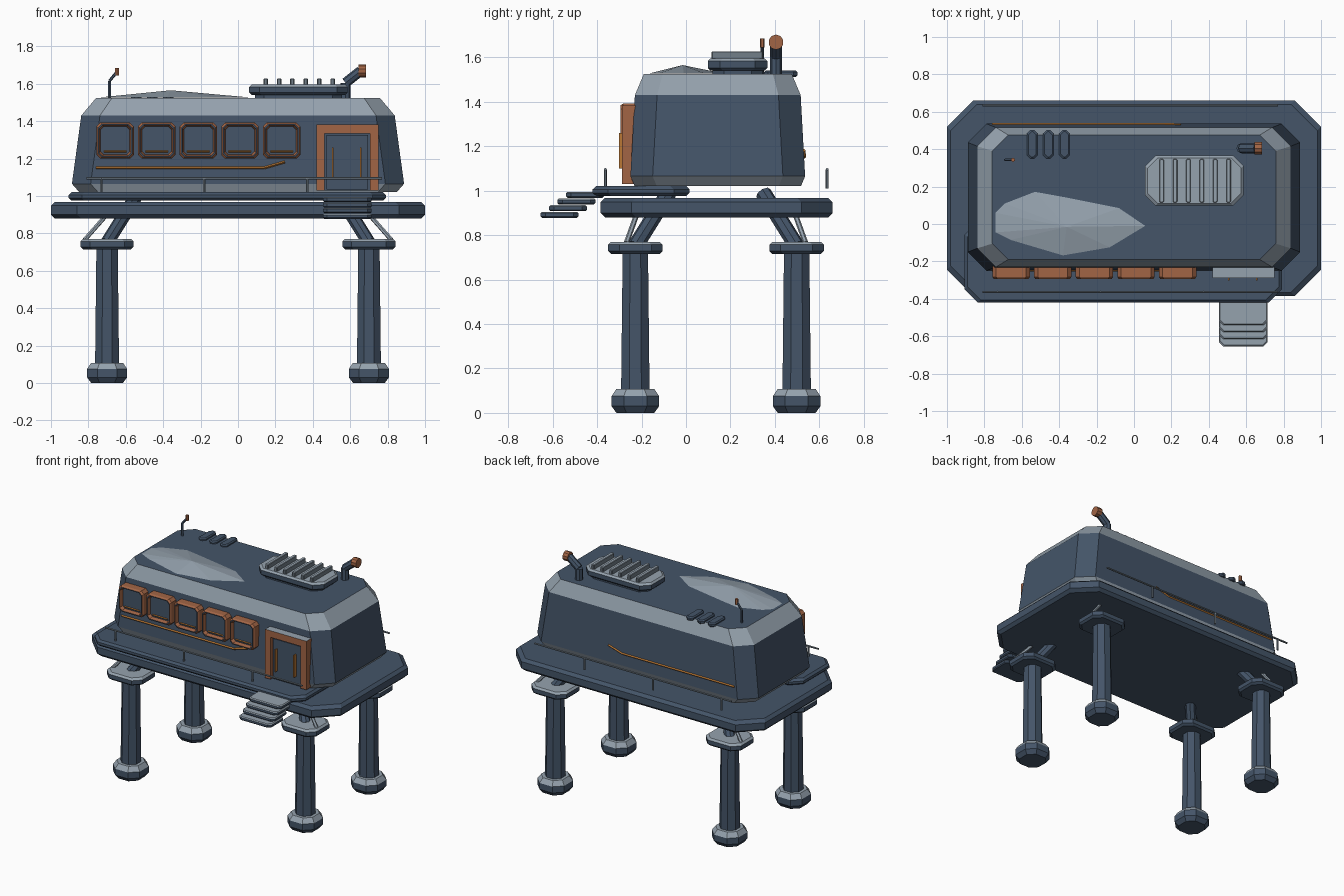
import bpy, bmesh
from mathutils import Vector, Matrix

cube = bpy.data.objects.get("Cube")
if cube:
    bpy.data.objects.remove(cube, do_unlink=True)


def material(name, rgb):
    m = bpy.data.materials.new(name)
    m.use_nodes = True
    m.diffuse_color = (*rgb, 1)
    m.node_tree.nodes["Principled BSDF"].inputs["Base Color"].default_value = (*rgb, 1)
    return m


NAVY = material("navy metal", (0.058, 0.09, 0.14))
PALE = material("pale worn metal", (0.30, 0.36, 0.42))
COPPER = material("copper", (0.36, 0.13, 0.06))
AMBER = material("amber trim", (0.5, 0.19, 0.035))
STEEL = material("railing steel", (0.17, 0.21, 0.25))


def finish(bm, name, mats, rule=None):
    """Turn a bmesh into an object; rule(normal) picks the second material."""
    bmesh.ops.recalc_face_normals(bm, faces=bm.faces)
    bm.normal_update()
    for f in bm.faces:
        f.material_index = int(bool(rule and rule(f.normal)))
    mesh = bpy.data.meshes.new(name)
    bm.to_mesh(mesh)
    bm.free()
    for m in mats:
        mesh.materials.append(m)
    ob = bpy.data.objects.new(name, mesh)
    bpy.context.collection.objects.link(ob)
    return ob


def loft(name, center, rings, mats, rule=None, front=False):
    """Stack of corner-cut rectangles: (half width, half depth, corner cut, level)."""
    bm = bmesh.new()
    loops = []
    for a, b, c, w in rings:
        outline = [(a - c, -b), (a, c - b), (a, b - c), (a - c, b),
                   (c - a, b), (-a, b - c), (-a, c - b), (c - a, -b)]
        u0, v0 = center
        loops.append([bm.verts.new((u0 + u, w, v0 + v) if front else (u0 + u, v0 + v, w))
                      for u, v in outline])
    for lo, hi in zip(loops, loops[1:]):
        for i in range(8):
            j = (i + 1) % 8
            bm.faces.new((lo[i], lo[j], hi[j], hi[i]))
    bm.faces.new(loops[0])
    bm.faces.new(loops[-1])
    return finish(bm, name, mats, rule)


def slab(name, x, y, z, cut, bevel, mats, rule=None):
    """Corner-cut slab with bevelled top and bottom rims; x, y, z are ranges."""
    a, b = (x[1] - x[0]) / 2, (y[1] - y[0]) / 2
    rings = [(a - bevel, b - bevel, cut, z[0]), (a, b, cut, z[0] + bevel),
             (a, b, cut, z[1] - bevel), (a - bevel, b - bevel, cut, z[1])]
    return loft(name, ((x[0] + x[1]) / 2, (y[0] + y[1]) / 2), rings, mats, rule)


def box(name, x, y, z, mats, rule=None):
    bm = bmesh.new()
    mid = Vector(((x[0] + x[1]) / 2, (y[0] + y[1]) / 2, (z[0] + z[1]) / 2))
    size = (x[1] - x[0], y[1] - y[0], z[1] - z[0], 1)
    bmesh.ops.create_cube(bm, size=1, matrix=Matrix.Translation(mid) @ Matrix.Diagonal(size))
    return finish(bm, name, mats, rule)


def tube(name, points, radius, mat, sides=8):
    bm = bmesh.new()
    for p, q in zip(points, points[1:]):
        p, q = Vector(p), Vector(q)
        turn = (q - p).to_track_quat("Z", "Y").to_matrix().to_4x4()
        bmesh.ops.create_cone(bm, cap_ends=True, segments=sides, radius1=radius, radius2=radius,
                              depth=(q - p).length, matrix=Matrix.Translation((p + q) / 2) @ turn)
    return finish(bm, name, [mat])


def upper(n):
    return n.z > 0.3


MID_Y = 0.135

# Platform and front deck
slab("platform", (-1, 1), (-0.385, 0.66), (0.88, 0.968), 0.14, 0.02, [NAVY])
slab("front_deck", (-0.905, 0.79), (-0.42, 0.015), (0.975, 1.02), 0.07, 0.014, [NAVY])

# Cabin with pale rim bevels
loft("cabin", (0, 0.143),
     [(0.85, 0.375, 0.1, 1.022), (0.888, 0.393, 0.1, 1.065),
      (0.838, 0.373, 0.1, 1.43), (0.758, 0.333, 0.085, 1.525)],
     [NAVY, PALE], lambda n: 0.2 < abs(n.z) < 0.95)

# Legs, mirrored about both middle planes
for sx, x_word in ((-1, "right"), (1, "left")):
    for sy, y_word in ((-1, "front"), (1, "back")):
        tag = f"{y_word}_{x_word}"
        cx, cy = 0.7 * sx, MID_Y + 0.363 * sy
        loft("foot_" + tag, (cx, cy),
             [(0.085, 0.085, 0.045, 0), (0.107, 0.107, 0.055, 0.03),
              (0.107, 0.107, 0.055, 0.075), (0.085, 0.085, 0.045, 0.108)],
             [NAVY, PALE], upper)
        loft("leg_" + tag, (cx, cy),
             [(0.064, 0.064, 0.037, 0.1), (0.057, 0.057, 0.033, 0.73)], [NAVY])
        slab("collar_" + tag, (cx - 0.142, cx + 0.142), (cy - 0.122, cy + 0.122),
             (0.715, 0.77), 0.05, 0.013, [NAVY, PALE], upper)
        tube("strut_" + tag, [(cx, cy, 0.75), (cx - 0.15 * sx, cy - 0.15 * sy, 0.99)],
             0.036, NAVY)
        tube("brace_" + tag, [(cx + 0.12 * sx, cy + 0.04 * sy, 0.765),
                              (cx + 0.01 * sx, cy - 0.005 * sy, 0.89)], 0.012, PALE, 6)

# Entry steps
for i in range(4):
    y = -0.54 - 0.038 * i
    top = 0.995 - 0.03 * i
    slab(f"step_{i + 1}", (0.455, 0.715), (y, y + 0.17), (top - 0.027, top),
         0.022, 0.006, [NAVY, PALE], upper)

# Row of framed windows
for i in range(5):
    x = -0.657 + 0.2225 * i
    loft(f"window_{i + 1}", (x, 1.296),
         [(0.1, 0.096, 0.02, -0.22), (0.1, 0.096, 0.02, -0.283), (0.092, 0.088, 0.02, -0.295),
          (0.086, 0.082, 0.018, -0.295), (0.078, 0.074, 0.016, -0.27)],
         [COPPER, NAVY], lambda n: abs(n.y) > 0.97, front=True)
    tube(f"window_trim_{i + 1}", [(x - 0.06, -0.273, 1.237), (x + 0.06, -0.273, 1.237)],
         0.005, AMBER, 4)

# Doorway
box("door_jamb_right", (0.42, 0.462), (-0.288, -0.2), (1.03, 1.335), [COPPER])
box("door_jamb_left", (0.705, 0.75), (-0.288, -0.2), (1.03, 1.335), [COPPER])
box("door_header", (0.42, 0.75), (-0.288, -0.2), (1.335, 1.383), [COPPER, PALE], upper)
box("door_recess", (0.45, 0.72), (-0.26, -0.2), (1.03, 1.34), [NAVY])
box("door_panel", (0.473, 0.695), (-0.275, -0.25), (1.035, 1.325), [NAVY])
for i, x in enumerate((0.507, 0.657)):
    box(f"door_bar_{i + 1}", (x - 0.004, x + 0.004), (-0.302, -0.27), (1.1, 1.26), [AMBER])

# Side trim lines and railings
for side, trim_y, rail_y, foot in (("front", -0.247, -0.363, 1.015), ("back", 0.533, 0.635, 1.01)):
    lean = 0.002 if side == "front" else -0.002
    tube(f"trim_line_{side}", [(-0.76, trim_y, 1.15), (0.14, trim_y, 1.15),
                               (0.25, trim_y + lean, 1.182)], 0.007, AMBER, 4)
    tube(f"rail_{side}", [(-0.81, rail_y, 1.095), (0.77, rail_y, 1.095)], 0.007, STEEL, 6)
    for i in range(3):
        x = -0.73 + 0.55 * i
        tube(f"rail_post_{side}_{i + 1}", [(x, rail_y, foot), (x, rail_y, 1.095)],
             0.007, STEEL, 6)

# Roof vent with slats
slab("vent_base", (0.09, 0.555), (0.12, 0.345), (1.515, 1.55), 0.05, 0.005, [NAVY])
slab("vent", (0.06, 0.585), (0.098, 0.366), (1.54, 1.595), 0.055, 0.012, [NAVY, PALE], upper)
for i in range(6):
    x = 0.148 + 0.0715 * i
    slab(f"vent_slat_{i + 1}", (x - 0.012, x + 0.012), (0.115, 0.347), (1.59, 1.627),
         0.005, 0.003, [STEEL, PALE], upper)

# Low roof pods
for i in range(3):
    x = -0.544 + 0.086 * i
    slab(f"roof_pod_{i + 1}", (x - 0.028, x + 0.028), (0.35, 0.502), (1.512, 1.54),
         0.018, 0.007, [NAVY])

# Exhaust pipe and antenna
tube("exhaust_pipe", [(0.575, 0.405, 1.51), (0.575, 0.405, 1.605), (0.655, 0.405, 1.668)],
     0.027, NAVY)
tube("exhaust_cap", [(0.645, 0.405, 1.668), (0.685, 0.405, 1.668)], 0.034, COPPER, 10)
tube("antenna", [(-0.687, 0.343, 1.51), (-0.687, 0.343, 1.615), (-0.65, 0.343, 1.66)],
     0.008, NAVY, 6)
tube("antenna_tip", [(-0.647, 0.343, 1.645), (-0.647, 0.343, 1.685)], 0.011, COPPER, 6)

# Shallow faceted sheet on the roof
bm = bmesh.new()
outline = [(-0.74, 0.06), (-0.69, 0.11), (-0.53, 0.172), (-0.38, 0.145), (-0.08, 0.085),
           (0.06, -0.01), (-0.13, -0.125), (-0.38, -0.168), (-0.66, -0.085), (-0.74, -0.045)]
rim = [bm.verts.new((x, y, 1.527)) for x, y in outline]
peak = bm.verts.new((-0.36, -0.015, 1.565))
for a, b in zip(rim, rim[1:] + rim[:1]):
    bm.faces.new((a, peak, b))
bm.faces.new(rim)
finish(bm, "roof_sheet", [PALE])
